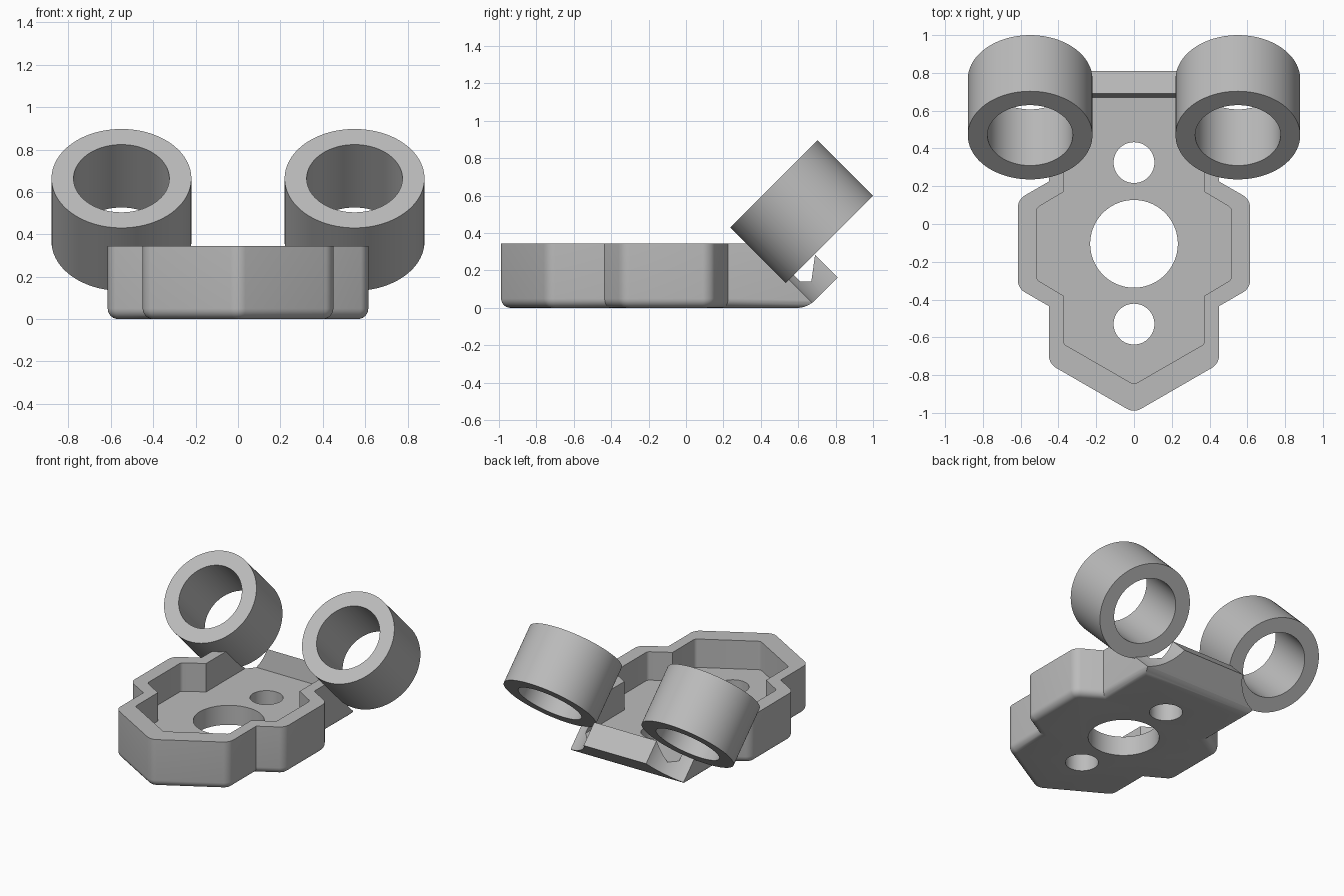
import bpy, bmesh, math

cube = bpy.data.objects.get("Cube")
if cube:
    bpy.data.objects.remove(cube, do_unlink=True)

grey = bpy.data.materials.new("matte grey")
grey.use_nodes = True
GREY = (0.5, 0.5, 0.5, 1)
grey.diffuse_color = GREY
grey.node_tree.nodes["Principled BSDF"].inputs["Base Color"].default_value = GREY


def add_object(name, bm):
    bmesh.ops.recalc_face_normals(bm, faces=bm.faces)
    mesh = bpy.data.meshes.new(name)
    bm.to_mesh(mesh)
    bm.free()
    mesh.materials.append(grey)
    obj = bpy.data.objects.new(name, mesh)
    bpy.context.collection.objects.link(obj)
    return obj


def prism(name, half, z0, z1, back_shift, corner, bottom):
    """Extrude a mirrored outline; the back edge leans outward by back_shift."""
    outline = half + [(-x, y) for x, y in reversed(half) if x > 0]
    back = max(y for x, y in half)
    bm = bmesh.new()
    low = [bm.verts.new((x, y, z0)) for x, y in outline]
    high = [bm.verts.new((x, y + (back_shift if y == back else 0), z1)) for x, y in outline]
    bm.faces.new(low)
    bm.faces.new(high)
    n = len(outline)
    for i in range(n):
        j = (i + 1) % n
        bm.faces.new((low[i], low[j], high[j], high[i]))
    bmesh.ops.recalc_face_normals(bm, faces=bm.faces)
    # Round the outer upright corners, then the bottom rim
    upright = [e for e in bm.edges
               if abs(e.verts[0].co.z - e.verts[1].co.z) > 0.01 and e.is_convex
               and max(v.co.y for v in e.verts) < back]
    bmesh.ops.bevel(bm, geom=upright, offset=corner, segments=6, profile=0.5, affect='EDGES')
    if bottom:
        rim = [e for e in bm.edges if all(abs(v.co.z - z0) < 1e-5 for v in e.verts)]
        bmesh.ops.bevel(bm, geom=rim, offset=bottom, segments=6, profile=0.5, affect='EDGES')
    return add_object(name, bm)


def cylinder(name, radius, depth, location, tilt=0):
    bpy.ops.mesh.primitive_cylinder_add(vertices=96, radius=radius, depth=depth,
                                        location=location, rotation=(tilt, 0, 0))
    obj = bpy.context.object
    obj.name = name
    obj.data.materials.append(grey)
    return obj


def select(obj):
    bpy.ops.object.select_all(action='DESELECT')
    obj.select_set(True)
    bpy.context.view_layer.objects.active = obj


def cut(obj, cutter):
    cutter.hide_render = True
    mod = obj.modifiers.new("cut", 'BOOLEAN')
    mod.operation = 'DIFFERENCE'
    mod.solver = 'EXACT'
    mod.object = cutter
    select(obj)
    bpy.ops.object.modifier_apply(modifier=mod.name)
    bpy.data.objects.remove(cutter, do_unlink=True)


# Tray body with a back face leaning out at 45 degrees
HEIGHT = 0.345
tray = prism("tray",
             [(0, -1), (0.45, -0.74), (0.45, -0.435), (0.615, -0.34),
              (0.615, 0.13), (0.45, 0.225), (0.45, 0.65)],
             0, HEIGHT, HEIGHT, 0.04, 0.05)

# Pocket inside the tray
cut(tray, prism("pocket_cutter",
                [(0, -0.85), (0.373, -0.635), (0.373, -0.38), (0.515, -0.295),
                 (0.515, 0.085), (0.373, 0.17), (0.373, 0.67)],
                0.14, 0.5, 0.05, 0.015, 0))

# Round holes through the floor
for y, r in ((-0.53, 0.108), (-0.105, 0.232), (0.325, 0.108)):
    cut(tray, cylinder("hole_cutter", r, 1, (0, y, 0)))

# Sloping cut across the top of the back wall
TILT = math.radians(45)
S = math.sqrt(0.5)
bpy.ops.mesh.primitive_cube_add(size=1, location=(0, 0.695 + 0.5 * S, 0.278 + 0.5 * S),
                                rotation=(TILT, 0, 0))
cut(tray, bpy.context.object)

# Tilted tubes, with the tray trimmed along their axes
parts = [tray]
for side, name in ((1, "left_tube"), (-1, "right_tube")):
    centre = (side * 0.55, 0.618, 0.515)
    cut(tray, cylinder("trim_cutter", 0.322, 2.4, centre, TILT))
    tube = cylinder(name, 0.33, 0.42, centre, TILT)
    cut(tube, cylinder("bore_cutter", 0.226, 1, centre, TILT))
    parts.append(tube)

for obj in parts:
    select(obj)
    bpy.ops.object.shade_smooth_by_angle(angle=math.radians(28))
